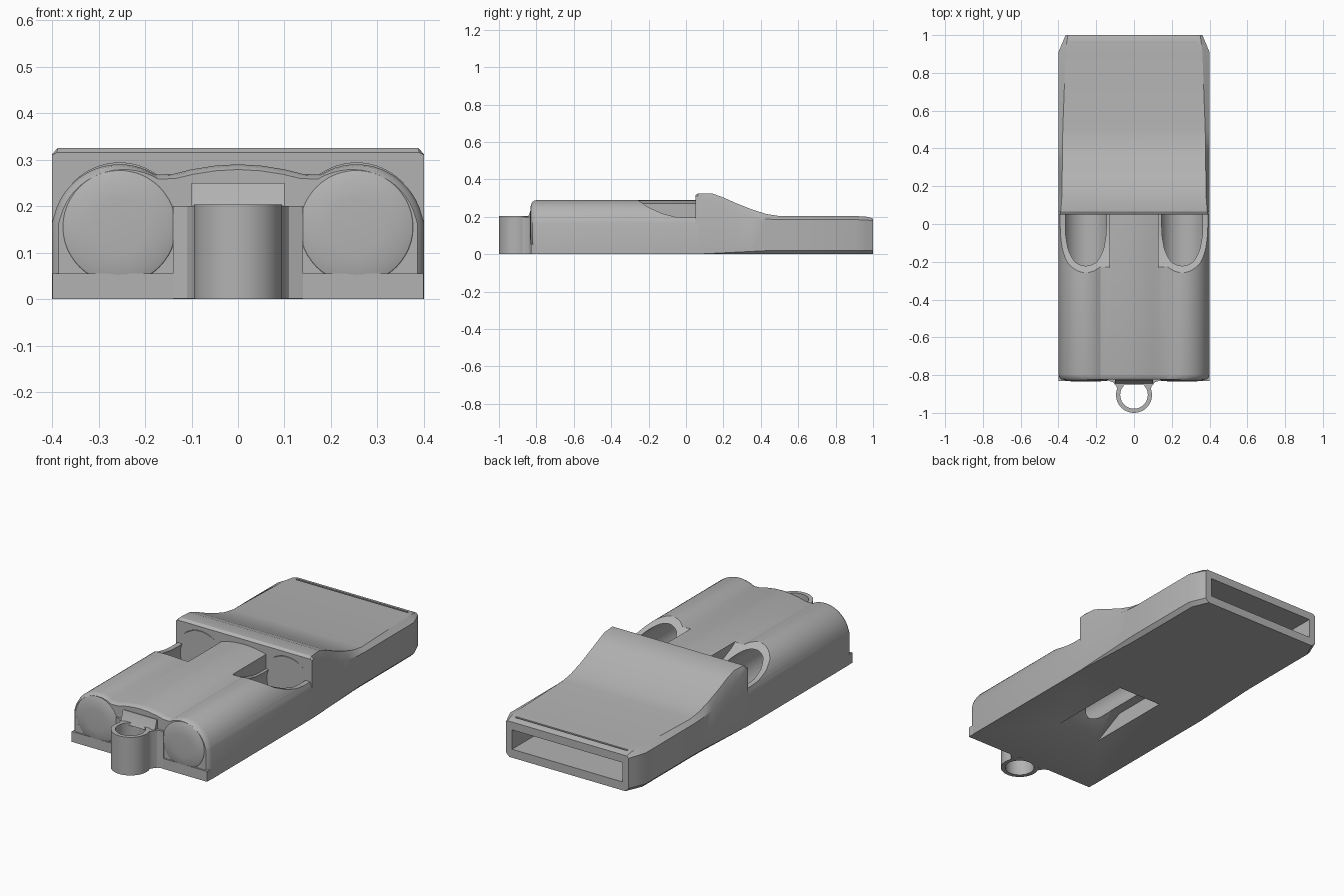
import bpy, bmesh
from math import sin, cos, pi, radians

cube = bpy.data.objects.get("Cube")
if cube:
    bpy.data.objects.remove(cube, do_unlink=True)

grey = bpy.data.materials.new("plain_grey")
grey.use_nodes = True
colour = (0.45, 0.45, 0.45, 1)
grey.diffuse_color = colour
for node in grey.node_tree.nodes:
    if node.type == 'BSDF_PRINCIPLED':
        node.inputs["Base Color"].default_value = colour


def loft(name, rings):
    """Skin a list of equal rings and cap both ends."""
    bm = bmesh.new()
    rows = [[bm.verts.new(p) for p in ring] for ring in rings]
    n = len(rows[0])
    for a, b in zip(rows, rows[1:]):
        for i in range(n):
            j = (i + 1) % n
            bm.faces.new((a[i], a[j], b[j], b[i]))
    bm.faces.new(rows[0])
    bm.faces.new(rows[-1])
    bmesh.ops.recalc_face_normals(bm, faces=bm.faces)
    mesh = bpy.data.meshes.new(name)
    bm.to_mesh(mesh)
    bm.free()
    mesh.materials.append(grey)
    ob = bpy.data.objects.new(name, mesh)
    bpy.context.collection.objects.link(ob)
    return ob


def prism(name, pts, axis, a, b):
    """Extrude a 2D outline along the given axis from a to b."""
    place = {'x': lambda p, t: (t, p[0], p[1]),
             'y': lambda p, t: (p[0], t, p[1]),
             'z': lambda p, t: (p[0], p[1], t)}[axis]
    return loft(name, [[place(p, t) for p in pts] for t in (a, b)])


def box(name, x, y, z):
    return prism(name, [(x[0], z[0]), (x[1], z[0]), (x[1], z[1]), (x[0], z[1])], 'y', *y)


def arc(cx, cz, r, start, end, n):
    return [(cx + r * cos(radians(start + (end - start) * i / n)),
             cz + r * sin(radians(start + (end - start) * i / n))) for i in range(n + 1)]


def circle(cx, cz, r, n=48):
    return arc(cx, cz, r, 0, 360, n)[:-1]


def bake(ob):
    graph = bpy.context.evaluated_depsgraph_get()
    mesh = bpy.data.meshes.new_from_object(ob.evaluated_get(graph))
    ob.modifiers.clear()
    ob.data = mesh


def combine(ob, tools, operation='DIFFERENCE'):
    for tool in tools:
        mod = ob.modifiers.new("cut", 'BOOLEAN')
        mod.operation, mod.solver, mod.object = operation, 'EXACT', tool
        bake(ob)
        bpy.data.objects.remove(tool, do_unlink=True)


def mirrored(points):
    """Complete a right half outline that ends on the centre line."""
    return points + [(-x, z) for x, z in reversed(points) if x > 0]


LX, LZ = 0.255, 0.145      # lobe centre
WALL = 0.05                # front wall of the mouthpiece

# Body with two round lobes and a low central swelling
half = [(0.4, 0.0), (0.4, 0.165)] + arc(LX, LZ, 0.145, 14, 122, 16)
half += [(0.14, 0.269), (0.1, 0.279), (0.05, 0.287), (0, 0.29)]
outline = mirrored(half)


def body_ring(y, inset):
    return [(x * (1 - inset), y, 0.13 + (z - 0.13) * (1 - inset * 2) if z > 0 else 0)
            for x, z in outline]


body = loft("chamber_body", [body_ring(-0.822, 0.035), body_ring(-0.812, 0.012),
                             body_ring(-0.795, 0), body_ring(WALL + 0.02, 0)])

# Scoops, sound chambers and the underside opening
scoop = [(-0.265, 0.295), (-0.2, 0.25), (-0.13, 0.219), (-0.06, 0.2),
         (0, 0.195), (WALL, 0.195), (WALL, 0.4), (-0.265, 0.4)]
cutters = []
for side in (-1, 1):
    a, b = sorted((side * 0.13, side * 0.5))
    cutters.append(prism("scoop_cutter", scoop, 'x', a, b))
    cutters.append(prism("chamber_cutter", circle(side * LX, LZ, 0.12), 'y', -0.74, WALL))
cutters.append(prism("middle_cutter", circle(0, 0.14, 0.095), 'y', -0.72, WALL - 0.005))
under = [(-0.45, -0.02), (0.045, -0.02), (0.045, 0.085), (-0.27, 0.085), (-0.44, 0)]
cutters.append(prism("underside_cutter", under, 'x', -0.13, 0.13))
combine(body, cutters)

# Mouthpiece: ramped top with sloping side bevels and a tapered tip
stations = [  # y, top height, edge height, top half width, half width
    (WALL, 0.315, 0.31, 0.39, 0.4), (0.065, 0.325, 0.312, 0.388, 0.4),
    (0.14, 0.325, 0.272, 0.382, 0.4), (0.2, 0.303, 0.241, 0.38, 0.4),
    (0.27, 0.272, 0.217, 0.38, 0.4), (0.35, 0.24, 0.199, 0.379, 0.4),
    (0.43, 0.215, 0.188, 0.378, 0.4), (0.5, 0.204, 0.185, 0.377, 0.4),
    (0.91, 0.204, 0.185, 0.362, 0.4), (0.97, 0.2, 0.182, 0.355, 0.375),
    (1.0, 0.19, 0.18, 0.35, 0.362)]
rings = []
for y, top, edge, wt, w in stations:
    foot = min(0.02, max(0.001, (y - WALL) * 0.05))
    pts = mirrored([(w - foot, 0), (w, foot), (w, edge), (wt, top), (0, top)])
    rings.append([(x, y, z) for x, z in pts])
mouthpiece = loft("mouthpiece", rings)

# Blowing slot, lip groove and round sound windows
cutters = [box("slot_cutter", (-0.325, 0.325), (0.5, 1.1), (0.045, 0.148)),
           box("groove_cutter", (-0.33, 0.33), (0.957, 0.967), (0.193, 0.3))]
for side in (-1, 1):
    window = arc(side * LX, LZ + 0.01, 0.138, 10, 170, 28)
    cutters.append(prism("window_cutter", window, 'y', 0, 0.2))
combine(mouthpiece, cutters)

# Domed lobe ends and square lower corners on the front
details = []
for side, label in ((-1, "right"), (1, "left")):
    dome = [[(x, y, z) for x, z in circle(side * LX, 0.155, r)]
            for y, r in ((-0.79, 0.134), (-0.812, 0.131), (-0.824, 0.12),
                         (-0.831, 0.1), (-0.834, 0.06))]
    details.append(loft(label + "_lobe_end", dome))
    a, b = sorted((side * 0.14, side * 0.399))
    details.append(box(label + "_front_foot", (a, b), (-0.83, -0.79), (0, 0.055)))

# Cord ring with a flared neck
ring = prism("cord_ring", circle(0, -0.905, 0.095, 64), 'z', 0, 0.203)
neck = [(0.14, -0.8), (0.14, -0.828), (0.11, -0.838), (0.093, -0.86), (0.085, -0.89), (0, -0.89)]
combine(ring, [prism("neck", mirrored(neck), 'z', 0.001, 0.2)], 'UNION')
combine(ring, [prism("ring_cutter", circle(0, -0.905, 0.073, 64), 'z', -0.1, 0.4)])

# Sloped shoulder above the neck
shoulder = [(-0.8, 0.19), (-0.85, 0.19), (-0.838, 0.215), (-0.826, 0.25), (-0.8, 0.25)]
details.append(prism("neck_shoulder", shoulder, 'x', -0.1, 0.1))

# Smooth rounded surfaces while keeping crisp edges
bpy.ops.object.select_all(action='DESELECT')
for ob in [body, mouthpiece, ring] + details:
    ob.select_set(True)
    bpy.context.view_layer.objects.active = ob
bpy.ops.object.shade_smooth_by_angle(angle=radians(28))
